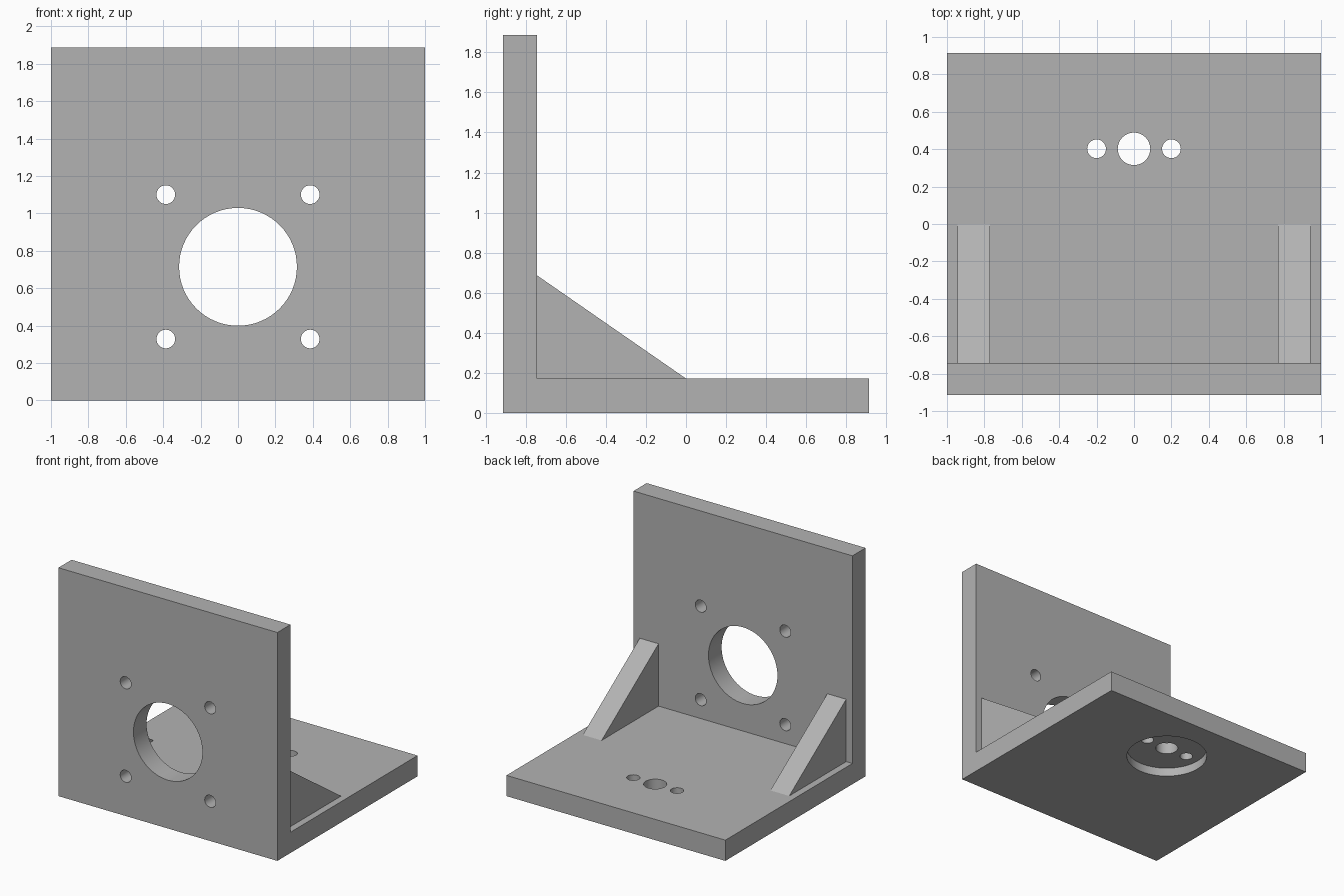
import bpy, bmesh, math
from mathutils import Matrix

cube = bpy.data.objects.get("Cube")
if cube:
    bpy.data.objects.remove(cube, do_unlink=True)

# Main dimensions
W = 2.0
D = 1.829
H = 1.886
T = 0.1714
FRONT = -D / 2
INNER = FRONT + T

grey = bpy.data.materials.new("grey_plastic")
grey.use_nodes = True
colour = (0.45, 0.45, 0.45, 1)
grey.diffuse_color = colour
grey.node_tree.nodes["Principled BSDF"].inputs["Base Color"].default_value = colour


def add_object(name, bm):
    bmesh.ops.recalc_face_normals(bm, faces=bm.faces)
    mesh = bpy.data.meshes.new(name)
    bm.to_mesh(mesh)
    bm.free()
    mesh.materials.append(grey)
    obj = bpy.data.objects.new(name, mesh)
    bpy.context.collection.objects.link(obj)
    return obj


def extrude_along_x(name, profile, x0, x1):
    """Extrude a (y, z) profile from x0 to x1."""
    bm = bmesh.new()
    face = bm.faces.new([bm.verts.new((x0, y, z)) for y, z in profile])
    result = bmesh.ops.extrude_face_region(bm, geom=[face])
    verts = [v for v in result["geom"] if isinstance(v, bmesh.types.BMVert)]
    bmesh.ops.translate(bm, verts=verts, vec=(x1 - x0, 0, 0))
    return add_object(name, bm)


def drill(body, centre, radius, depth, axis, segments=32):
    """Cut a round hole of the given length, centred on a point."""
    bm = bmesh.new()
    turn = Matrix.Rotation(math.pi / 2, 4, 'X') if axis == 'Y' else Matrix()
    bmesh.ops.create_cone(bm, cap_ends=True, segments=segments, radius1=radius,
                          radius2=radius, depth=depth,
                          matrix=Matrix.Translation(centre) @ turn)
    cutter = add_object("hole_cutter", bm)
    cutter.hide_render = True
    mod = body.modifiers.new("hole", 'BOOLEAN')
    mod.operation = 'DIFFERENCE'
    mod.solver = 'EXACT'
    mod.object = cutter
    bpy.context.view_layer.objects.active = body
    bpy.ops.object.modifier_apply(modifier=mod.name)
    bpy.data.objects.remove(cutter, do_unlink=True)


# L-shaped bracket: upright wall and base plate
bracket = extrude_along_x("bracket", [
    (FRONT, 0), (D / 2, 0), (D / 2, T), (INNER, T), (INNER, H), (FRONT, H)],
    -W / 2, W / 2)

# Motor opening and its four screw holes in the wall
wall_y = FRONT + T / 2
motor_z = 0.714
screw = 0.386
drill(bracket, (0, wall_y, motor_z), 0.315, T * 2, 'Y', 64)
for sx in (-1, 1):
    for sz in (-1, 1):
        drill(bracket, (sx * screw, wall_y, motor_z + sz * screw), 0.05, T * 2, 'Y')

# Round recess under the base, with a centre hole and two screw holes
base_y = 0.402
recess = 0.072
drill(bracket, (0, base_y, 0), 0.315, recess * 2, 'Z', 64)
drill(bracket, (0, base_y, T / 2), 0.087, T * 2, 'Z')
for sx in (-1, 1):
    drill(bracket, (sx * 0.2, base_y, T / 2), 0.05, T * 2, 'Z')

# Triangular gussets joining wall and base
for name, sx in (("left_gusset", 1), ("right_gusset", -1)):
    extrude_along_x(name, [(INNER, T), (0, T), (INNER, 0.686)], sx * 0.771, sx * 0.943)

# Smooth hole walls, sharp edges
bpy.ops.object.select_all(action='DESELECT')
bracket.select_set(True)
bpy.context.view_layer.objects.active = bracket
bpy.ops.object.shade_smooth_by_angle(angle=math.radians(30))
